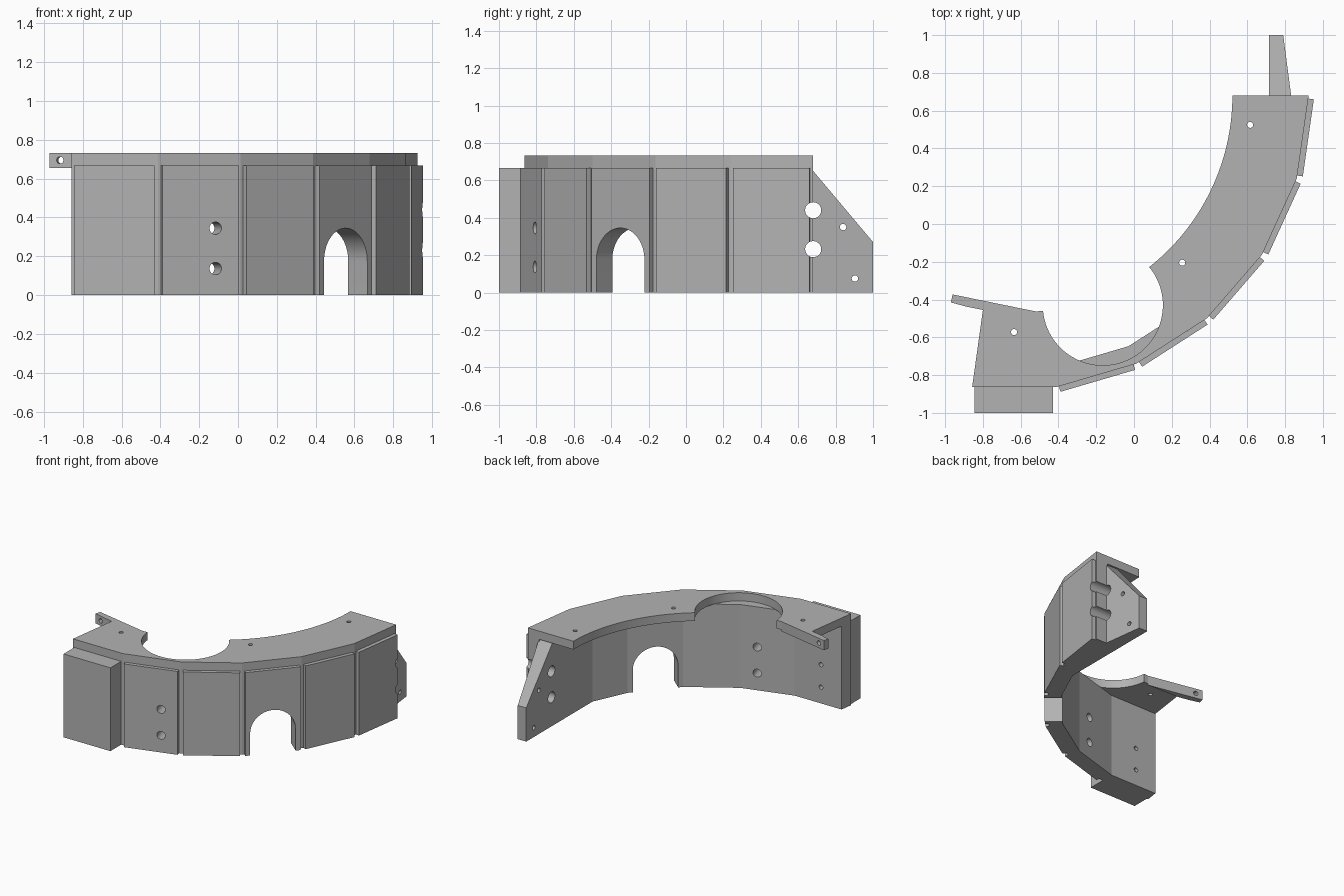
import bpy, bmesh
from math import sin, cos, pi, radians
from mathutils import Matrix, Vector

if "Cube" in bpy.data.objects:
    bpy.data.objects.remove(bpy.data.objects["Cube"])

CX, CY = -0.635, 0.68          # centre of the curved housing
STEP = pi / 11                 # angle of one facet
APO = 1.544                    # distance from centre to the outer facets
R_OUT = APO / cos(STEP / 2)
R_IN = (APO - 0.1) / cos(STEP / 2)
R_ARC = 1.156                  # inner arc of the top plate
WALL_H, TOP = 0.667, 0.733

grey = bpy.data.materials.new("plain grey")
grey.use_nodes = True
COLOR = (0.45, 0.45, 0.45, 1)
grey.diffuse_color = COLOR
grey.node_tree.nodes["Principled BSDF"].inputs["Base Color"].default_value = COLOR


def polar(r, a, cx=CX, cy=CY):
    return (cx + r * cos(a), cy + r * sin(a))


def arc(r, a0, a1, n, cx=CX, cy=CY):
    return [polar(r, a0 + (a1 - a0) * i / n, cx, cy) for i in range(n + 1)]


def prism(name, outline, z0, z1, matrix=None):
    """Extrude a flat outline from z0 to z1."""
    bm = bmesh.new()
    face = bm.faces.new([bm.verts.new((x, y, z0)) for x, y in outline])
    ext = bmesh.ops.extrude_face_region(bm, geom=[face])
    bmesh.ops.translate(bm, vec=(0, 0, z1 - z0),
                        verts=[v for v in ext["geom"] if isinstance(v, bmesh.types.BMVert)])
    bmesh.ops.recalc_face_normals(bm, faces=bm.faces)
    if matrix:
        bm.transform(matrix)
    mesh = bpy.data.meshes.new(name)
    bm.to_mesh(mesh)
    bm.free()
    mesh.materials.append(grey)
    obj = bpy.data.objects.new(name, mesh)
    bpy.context.collection.objects.link(obj)
    return obj


def facing(center, direction):
    """Local z along a horizontal direction, local y up."""
    z = Vector(direction).normalized()
    y = Vector((0, 0, 1))
    x = y.cross(z)
    m = Matrix((x, y, z)).transposed().to_4x4()
    m.translation = center
    return m


def bore(name, center, direction, r, length):
    """Round cutter centred on a point."""
    circle = arc(r, 0, 2 * pi * 31 / 32, 31, 0, 0)
    if direction == "up":
        m = Matrix.Translation(center)
    else:
        m = facing(center, direction)
    return prism(name, circle, -length / 2, length / 2, m)


def facet(i, r, offset=0.0, z=0.0):
    """Point on facet i and the outward direction of that facet."""
    a = -STEP * (i + 0.5)
    n = Vector((cos(a), sin(a), 0))
    t = Vector((-sin(a), cos(a), 0))
    return Vector((CX, CY, z)) + n * r + t * offset, n


# Faceted wall
angles = [-STEP * i for i in range(7)]
outer = [polar(R_OUT, a) for a in angles]
wall = prism("curved_wall", outer + [polar(R_IN, a) for a in reversed(angles)], 0, WALL_H)

# Top plate with a large round cutout and a side arm
cutout = arc(0.318, radians(39), radians(-174.6), 48, -0.165, -0.43)
inner = [(-0.8, -0.455), (-0.885, -0.438), (-0.97, -0.415), (-0.96, -0.373), (-0.52, -0.463)]
arc_in = arc(R_ARC, radians(-51.8), 0, 28)
plate = prism("top_plate", outer + inner[:1] + inner[4:] + cutout[::-1] + arc_in, WALL_H, TOP)
arm = prism("side_arm", inner, 0.655, TOP)

# Cladding panels on five facets
panels = []
for i in range(5):
    p, n = facet(i, APO)
    box = [(-0.206, 0), (0.206, 0), (0.206, WALL_H), (-0.206, WALL_H)]
    panels.append(prism(f"cladding_panel_{i + 1}", box, 0, 0.03, facing(p, n)))

# Front block
block = prism("front_block", [(-0.845, -1), (-0.43, -1), (-0.43, -0.86), (-0.845, -0.86)], 0, WALL_H)

# End bracket with a sloping top
bracket = prism("end_bracket", [(0.715, 0.15), (0.775, 0.27), (0.832, 0.68), (0.79, 1), (0.715, 1)],
                0, WALL_H)
bm = bmesh.new()
bm.from_mesh(bracket.data)
cut = bmesh.ops.bisect_plane(bm, geom=bm.verts[:] + bm.edges[:] + bm.faces[:],
                             plane_co=(0, 0.68, 0.65), plane_no=(0, 0.38, 0.32), clear_outer=True)
bmesh.ops.holes_fill(bm, edges=[e for e in bm.edges if e.is_boundary])
bmesh.ops.recalc_face_normals(bm, faces=bm.faces)
bm.to_mesh(bracket.data)
bm.free()

# Cutters, each with the parts it goes through
cuts = []

p, n = facet(2, APO - 0.03)
door = [(-0.17, -0.1)] + arc(0.17, pi, 0, 32, 0, 0.175) + [(0.17, -0.1)]
cuts.append((prism("doorway_cutter", door, -0.2, 0.2, facing(p, n)), [wall, panels[2]]))

for z in (0.345, 0.137):
    p, n = facet(4, APO - 0.03, 0.079, z)
    cuts.append((bore("front_hole_cutter", p, n, 0.032, 0.4), [wall, panels[4]]))
for z in (0.31, 0.13):
    cuts.append((bore("blind_hole_cutter", (-0.66, -0.77, z), (0, -1, 0), 0.017, 0.12), [wall]))
for z in (0.44, 0.232):
    cuts.append((bore("end_hole_cutter", (0.85, 0.68, z), (1, 0, 0), 0.043, 0.6),
                 [wall, panels[0], bracket]))
for y, z in ((0.84, 0.35), (0.903, 0.075)):
    cuts.append((bore("bracket_hole_cutter", (0.76, y, z), (1, 0, 0), 0.017, 0.4), [bracket]))
for x, y in ((-0.635, -0.572), (0.255, -0.205), (0.615, 0.525)):
    cuts.append((bore("plate_hole_cutter", (x, y, 0.7), "up", 0.016, 0.3), [plate]))
cuts.append((bore("arm_hole_cutter", (-0.912, -0.405, 0.695), (0.2, 1, 0), 0.018, 0.3), [arm]))

for cutter, targets in cuts:
    for part in targets:
        mod = part.modifiers.new("cut", "BOOLEAN")
        mod.operation = "DIFFERENCE"
        mod.solver = "EXACT"
        mod.object = cutter

# Apply the cuts, then shade curved surfaces smooth
for part in [wall, plate, arm, block, bracket] + panels:
    bpy.ops.object.select_all(action="DESELECT")
    part.select_set(True)
    bpy.context.view_layer.objects.active = part
    for mod in list(part.modifiers):
        bpy.ops.object.modifier_apply(modifier=mod.name)
    bpy.ops.object.shade_smooth_by_angle(angle=radians(14))

for cutter, _ in cuts:
    bpy.data.objects.remove(cutter)
